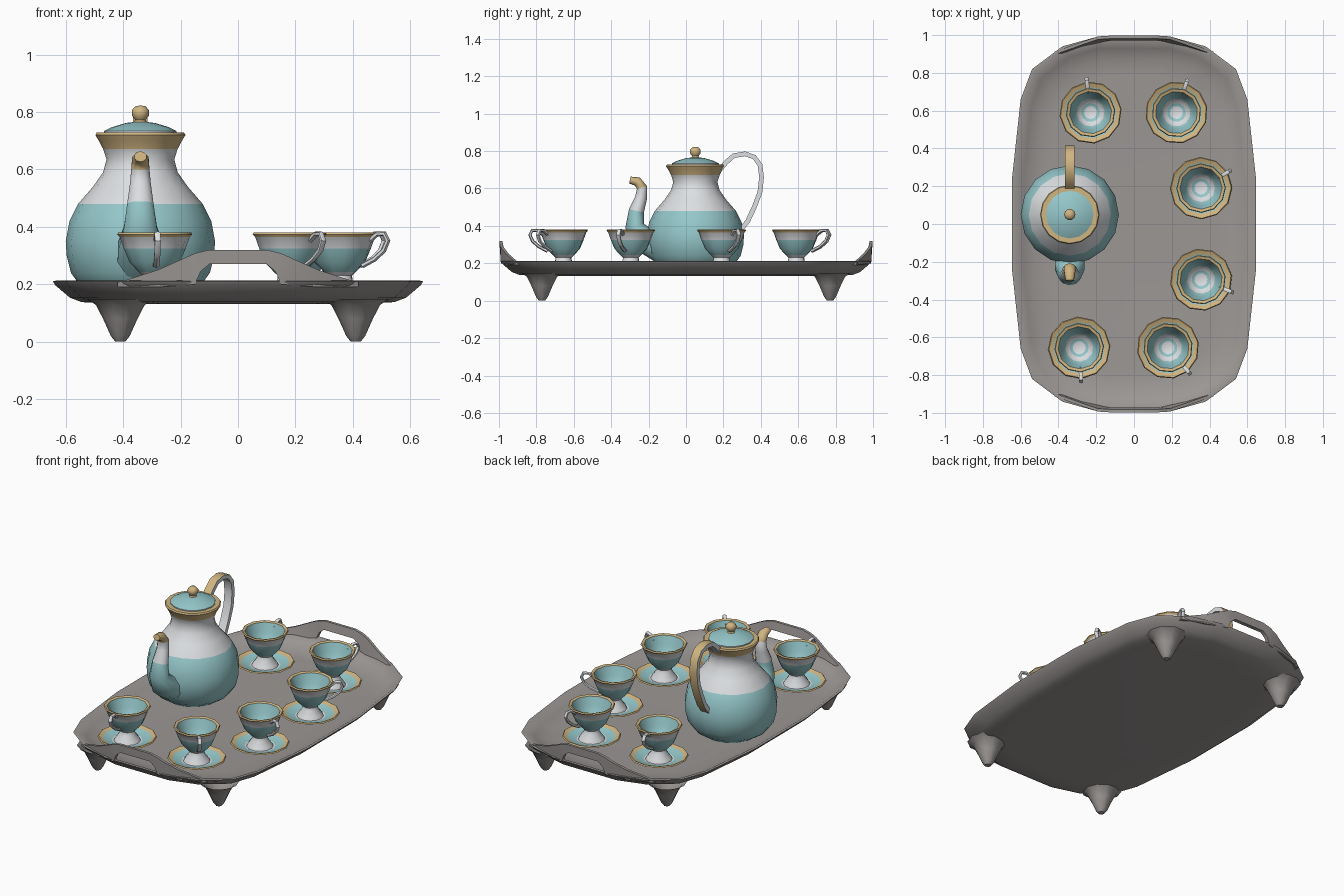
import bpy, bmesh, math

cube = bpy.data.objects.get("Cube")
if cube:
    bpy.data.objects.remove(cube, do_unlink=True)


def material(name, rgb):
    m = bpy.data.materials.new(name)
    m.use_nodes = True
    m.diffuse_color = (*rgb, 1)
    m.node_tree.nodes["Principled BSDF"].inputs["Base Color"].default_value = (*rgb, 1)
    return m


TEAL, WHITE, GOLD, GREY = range(4)
MATS = [material("teal glaze", (0.30, 0.57, 0.59)), material("white porcelain", (0.72, 0.74, 0.76)),
        material("gold trim", (0.63, 0.46, 0.22)), material("grey tray", (0.33, 0.31, 0.30))]


def finish(name, bm, loc=(0, 0, 0), angle=45):
    bmesh.ops.remove_doubles(bm, verts=bm.verts, dist=1e-5)
    bmesh.ops.recalc_face_normals(bm, faces=bm.faces)
    mesh = bpy.data.meshes.new(name)
    bm.to_mesh(mesh)
    bm.free()
    for m in MATS:
        mesh.materials.append(m)
    ob = bpy.data.objects.new(name, mesh)
    bpy.context.collection.objects.link(ob)
    ob.location = loc
    bpy.ops.object.select_all(action='DESELECT')
    ob.select_set(True)
    bpy.context.view_layer.objects.active = ob
    bpy.ops.object.shade_smooth_by_angle(angle=math.radians(angle))
    return ob


def loft(rings, mat, cap=True):
    """Bridge rings of points; mat(i, j) gives the colour of each face."""
    bm = bmesh.new()
    rows = [[bm.verts.new(p) for p in ring] for ring in rings]
    n = len(rows[0])
    for i in range(len(rows) - 1):
        for j in range(n):
            k = (j + 1) % n
            f = bm.faces.new((rows[i][j], rows[i][k], rows[i + 1][k], rows[i + 1][j]))
            f.material_index = mat(i, j)
    if cap:
        bm.faces.new(rows[0]).material_index = mat(0, 0)
        bm.faces.new(rows[-1]).material_index = mat(len(rows) - 2, 0)
    return bm


def lathe(name, profile, n, loc=(0, 0, 0)):
    """Profile of (radius, height, colour of the band that follows)."""
    turn = [2 * math.pi * j / n for j in range(n)]
    rings = [[(r * math.cos(a), r * math.sin(a), z) for a in turn] for r, z, _ in profile]
    return finish(name, loft(rings, lambda i, j: profile[i][2], cap=False), loc)


def tube(name, path, n, mat, loc=(0, 0, 0)):
    """Sweep along (y, z, half width, half thickness) in the local YZ plane."""
    rings = []
    for i, (y, z, w, t) in enumerate(path):
        a, b = path[max(i - 1, 0)], path[min(i + 1, len(path) - 1)]
        d = math.hypot(b[0] - a[0], b[1] - a[1])
        ny, nz = -(b[1] - a[1]) / d, (b[0] - a[0]) / d
        ring = []
        for j in range(n):
            q = 2 * math.pi * (j + 0.5) / n
            s = t * math.sin(q)
            ring.append((w * math.cos(q), y + ny * s, z + nz * s))
        rings.append(ring)
    return finish(name, loft(rings, mat), loc)


# Tray: one outline, scaled inward for each ring
quarter = [(0.645, 0.25), (0.6, 0.66), (0.54, 0.82), (0.38, 0.94), (0.2, 0.99)]
outline = quarter + [(-x, y) for x, y in quarter[::-1]]
outline += [(-x, -y) for x, y in outline]


def tray_ring(d, z):
    return [(x * (1 - d / 0.645), y * (1 - d), z) for x, y in outline]


tray = [tray_ring(0.2, 0.153), tray_ring(0.12, 0.157), tray_ring(0.06, 0.182), tray_ring(0.012, 0.213),
        tray_ring(0, 0.21), tray_ring(0.008, 0.197), tray_ring(0.06, 0.153), tray_ring(0.1, 0.138),
        tray_ring(0.2, 0.132)]
finish("tray", loft(tray, lambda i, j: GREY), angle=60)

# Tray handles: an arched plate with an opening; (x, y, lower z, upper z)
half = [(0.42, 0.42, 0.905, 0.19, 0.205), (0.28, 0.28, 0.955, 0.19, 0.25),
        (0.15, 0.19, 0.985, 0.2, 0.29), (0.13, 0.15, 0.988, 0.245, 0.308),
        (0.1, 0.1, 0.99, 0.27, 0.32)]
arch = half + [(-a, -b, y, lo, hi) for a, b, y, lo, hi in half[::-1]]
for side, label in ((1, "back"), (-1, "front")):
    rings = [[(a, side * (y - 0.018), lo), (a, side * (y + 0.005), lo),
              (b, side * (y + 0.008), hi), (b, side * (y - 0.008), hi)] for a, b, y, lo, hi in arch]
    finish(label + "_tray_handle", loft(rings, lambda i, j: GREY))

# Tray feet
for sx in (-1, 1):
    for sy in (-1, 1):
        lathe("tray_foot", [(0.115, 0.148, GREY), (0.085, 0.128, GREY), (0.06, 0.08, GREY),
                            (0.033, 0.02, GREY), (0.018, 0.001, GREY), (0, 0, GREY)],
              10, (sx * 0.41, sy * 0.77, 0))

# Teapot
pot = (-0.34, 0.05, 0)
lathe("teapot_body", [
    (0, 0.16, TEAL), (0.16, 0.16, TEAL), (0.21, 0.195, TEAL), (0.242, 0.24, TEAL),
    (0.257, 0.3, TEAL), (0.26, 0.35, TEAL), (0.247, 0.42, TEAL), (0.217, 0.48, WHITE),
    (0.165, 0.54, WHITE), (0.13, 0.59, WHITE), (0.118, 0.635, WHITE), (0.13, 0.672, GOLD),
    (0.145, 0.7, GOLD), (0.157, 0.72, GOLD), (0.152, 0.728, GOLD), (0.12, 0.728, GOLD),
    (0.11, 0.715, GOLD)], 16, pot)
lathe("teapot_lid", [(0.126, 0.722, WHITE), (0.126, 0.734, TEAL), (0.1, 0.747, TEAL),
                     (0.05, 0.762, TEAL), (0, 0.768, TEAL)], 16, pot)
lathe("lid_knob", [(0.026, 0.757, GOLD), (0.018, 0.773, GOLD), (0.03, 0.788, GOLD),
                   (0.03, 0.806, GOLD), (0.018, 0.82, GOLD), (0, 0.823, GOLD)], 10, pot)
spout = [(-0.13, 0.24, 0.085), (-0.28, 0.33, 0.082), (-0.325, 0.4, 0.06), (-0.315, 0.48, 0.048),
         (-0.29, 0.55, 0.038), (-0.285, 0.605, 0.033), (-0.31, 0.637, 0.03), (-0.35, 0.645, 0.022)]
bands = [TEAL, TEAL, TEAL, WHITE, WHITE, GOLD, GOLD]
tube("teapot_spout", [(y, z, r, r * 0.85) for y, z, r in spout], 10, lambda i, j: bands[i], pot)

# Teapot handle: gold on its outer face only
bow = [(0.13, 0.7), (0.165, 0.74), (0.205, 0.775), (0.265, 0.785), (0.315, 0.768), (0.346, 0.725),
       (0.354, 0.66), (0.345, 0.58), (0.315, 0.5), (0.28, 0.425), (0.235, 0.37)]
tube("teapot_handle", [(y, z, 0.036, 0.018) for y, z in bow], 4,
     lambda i, j: GOLD if j == 0 else WHITE, pot)

# Cups on saucers, each with the direction its handle points
cup_profile = [
    (0, 0.167, WHITE), (0.075, 0.167, WHITE), (0.068, 0.182, WHITE), (0.045, 0.212, WHITE),
    (0.042, 0.23, WHITE), (0.056, 0.243, TEAL), (0.088, 0.277, TEAL), (0.108, 0.325, WHITE),
    (0.122, 0.364, GOLD), (0.131, 0.374, GOLD), (0.127, 0.381, GOLD), (0.112, 0.376, TEAL),
    (0.094, 0.325, TEAL), (0.074, 0.28, WHITE), (0.05, 0.258, TEAL), (0.034, 0.25, WHITE),
    (0, 0.247, WHITE)]
saucer_profile = [
    (0, 0.156, WHITE), (0.09, 0.156, WHITE), (0.165, 0.187, GOLD), (0.16, 0.194, GOLD),
    (0.137, 0.184, TEAL), (0.085, 0.168, WHITE), (0, 0.166, WHITE)]
loop = [(0.108, 0.35), (0.14, 0.375), (0.168, 0.376), (0.18, 0.352), (0.165, 0.318),
        (0.13, 0.288), (0.085, 0.265)]
places = [(-0.23, 0.59, -0.02, 0.17), (0.225, 0.59, 0.05, 0.15), (0.355, 0.19, 0.15, 0.09),
          (0.355, -0.295, 0.15, -0.06), (0.18, -0.655, 0.11, -0.13), (-0.29, -0.655, 0.01, -0.17)]
for x, y, dx, dy in places:
    parts = [lathe("cup", cup_profile, 12, (x, y, 0)),
             lathe("saucer", saucer_profile, 12, (x, y, 0)),
             tube("cup_handle", [(r, z, 0.012, 0.009) for r, z in loop], 6,
                  lambda i, j: WHITE, (x, y, 0))]
    for part in parts:
        part.rotation_euler.z = math.atan2(-dx, dy)
